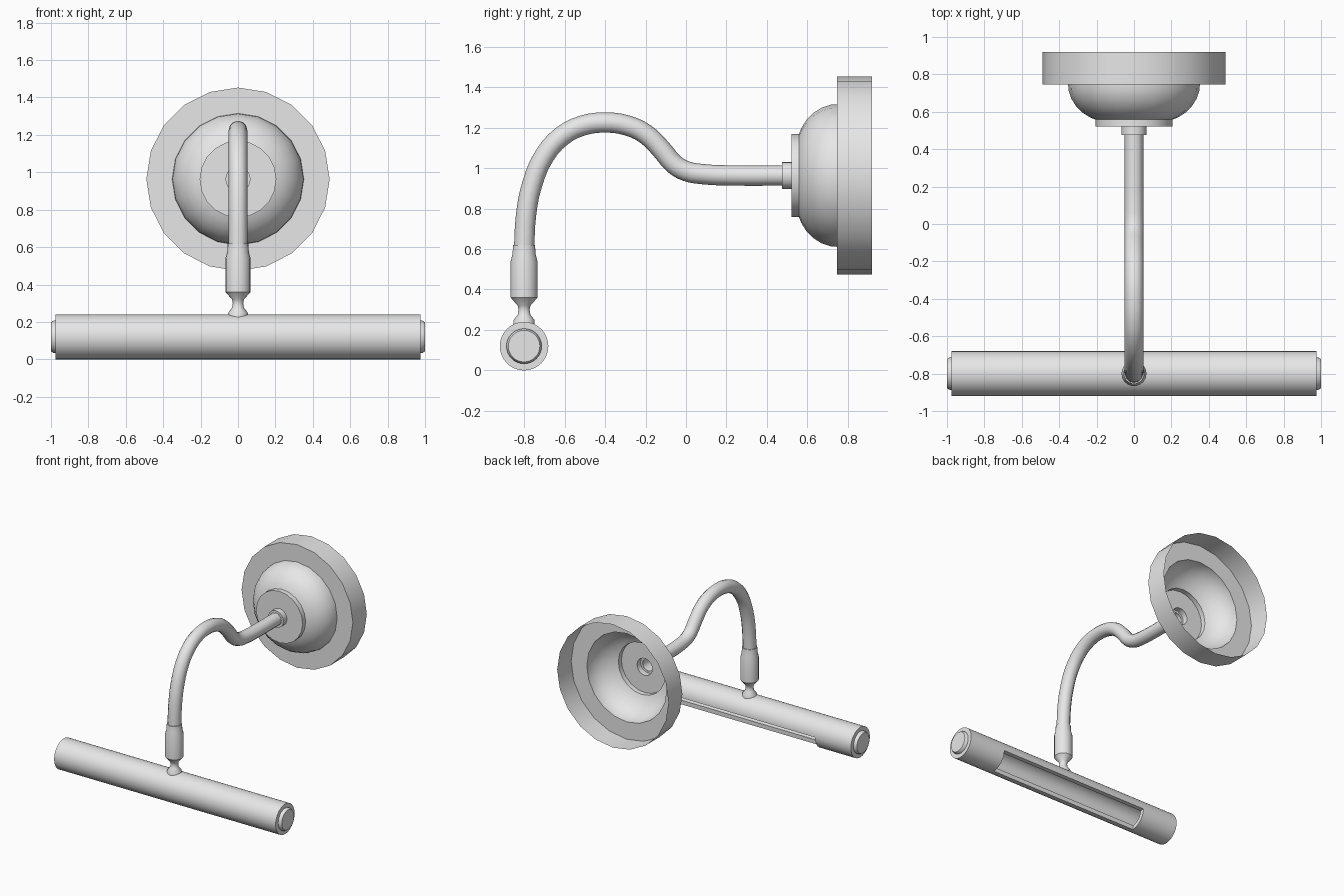
import bpy, bmesh, math
from mathutils import Vector

if "Cube" in bpy.data.objects:
    bpy.data.objects.remove(bpy.data.objects["Cube"])

metal = bpy.data.materials.new("light_grey_metal")
metal.use_nodes = True
GREY = (0.8, 0.8, 0.8, 1)
metal.diffuse_color = GREY
metal.node_tree.nodes["Principled BSDF"].inputs["Base Color"].default_value = GREY

X, Y, Z = Vector((1, 0, 0)), Vector((0, 1, 0)), Vector((0, 0, 1))
BAR = Vector((0, -0.8, 0.12))      # centre of the lamp bar
MOUNT = Vector((0, 0, 0.963))      # axis of the wall mount


def activate(obj):
    bpy.ops.object.select_all(action='DESELECT')
    obj.select_set(True)
    bpy.context.view_layer.objects.active = obj


def smooth(obj, angle=35):
    activate(obj)
    bpy.ops.object.shade_smooth_by_angle(angle=math.radians(angle))


def lathe(name, profile, origin, axis, start, sides):
    """Revolve (radius, distance along axis) points around an axis."""
    bm = bmesh.new()
    verts = [bm.verts.new(origin + axis * h + start * r) for r, h in profile]
    edges = [bm.edges.new(pair) for pair in zip(verts, verts[1:])]
    bmesh.ops.spin(bm, geom=verts + edges, cent=origin, axis=axis,
                   angle=math.tau, steps=sides, use_duplicate=False)
    bmesh.ops.remove_doubles(bm, verts=bm.verts[:], dist=0.0005)
    bmesh.ops.recalc_face_normals(bm, faces=bm.faces[:])
    mesh = bpy.data.meshes.new(name)
    bm.to_mesh(mesh)
    bm.free()
    mesh.materials.append(metal)
    obj = bpy.data.objects.new(name, mesh)
    bpy.context.collection.objects.link(obj)
    return obj


# Wall mount: rim, dome, disc and collar, open at the back
mount = [(0.49, 0.92), (0.49, 0.745), (0.352, 0.745), (0.35, 0.715),
         (0.335, 0.67), (0.31, 0.63), (0.275, 0.595), (0.235, 0.57),
         (0.205, 0.558), (0.205, 0.52), (0.067, 0.52), (0.067, 0.475),
         (0.05, 0.475)]
smooth(lathe("wall_mount", mount, MOUNT, Y, Z, 20), 30)

# Curved arm
path = [(0.475, 0.963), (0.24, 0.963), (0.08, 0.97), (0, 0.985), (-0.06, 1.02),
        (-0.12, 1.09), (-0.2, 1.168), (-0.29, 1.21), (-0.4, 1.225),
        (-0.51, 1.21), (-0.61, 1.16), (-0.7, 1.06), (-0.76, 0.92),
        (-0.79, 0.77), (-0.8, 0.6)]
curve = bpy.data.curves.new("arm", 'CURVE')
curve.dimensions = '3D'
curve.bevel_depth = 0.05
curve.bevel_resolution = 4
curve.resolution_u = 3
spline = curve.splines.new('BEZIER')
spline.bezier_points.add(len(path) - 1)
for point, (y, z) in zip(spline.bezier_points, path):
    point.co = (0, y, z)
    point.handle_left_type = point.handle_right_type = 'AUTO'
curve.materials.append(metal)
arm = bpy.data.objects.new("arm", curve)
bpy.context.collection.objects.link(arm)
activate(arm)
bpy.ops.object.convert(target='MESH')
smooth(arm)

# Sleeve, neck and foot joining the arm to the bar
sleeve = [(0.048, 0.62), (0.055, 0.62), (0.058, 0.575), (0.067, 0.54),
          (0.067, 0.36), (0.032, 0.32), (0.028, 0.3), (0.032, 0.275),
          (0.052, 0.25), (0.054, 0.22)]
smooth(lathe("swivel_joint", sleeve, Vector((0, BAR.y, 0)), Z, X, 18))

# Hollow lamp bar with a light slot facing down and back
bar = lathe("lamp_bar", [(0.12, x) for x in (-0.975, -0.66, 0.66, 0.975)],
            BAR, X, Z, 32)
bm = bmesh.new()
bm.from_mesh(bar.data)
slot = []
for face in bm.faces:
    c = face.calc_center_median() - BAR
    if abs(c.x) < 0.5 and c.y > 0 and c.z < 0:
        slot.append(face)
bmesh.ops.delete(bm, geom=slot, context='FACES')
bm.to_mesh(bar.data)
bm.free()
wall = bar.modifiers.new("wall", 'SOLIDIFY')
wall.thickness = 0.034
wall.offset = -1
activate(bar)
bpy.ops.object.modifier_apply(modifier="wall")
smooth(bar)

# End caps
cap = [(0, 0.94), (0.087, 0.94), (0.087, 0.985), (0.078, 1.0), (0, 1.0)]
for side, sign in (("left", 1), ("right", -1)):
    smooth(lathe(side + "_end_cap", cap, BAR, X * sign, Z, 32))
